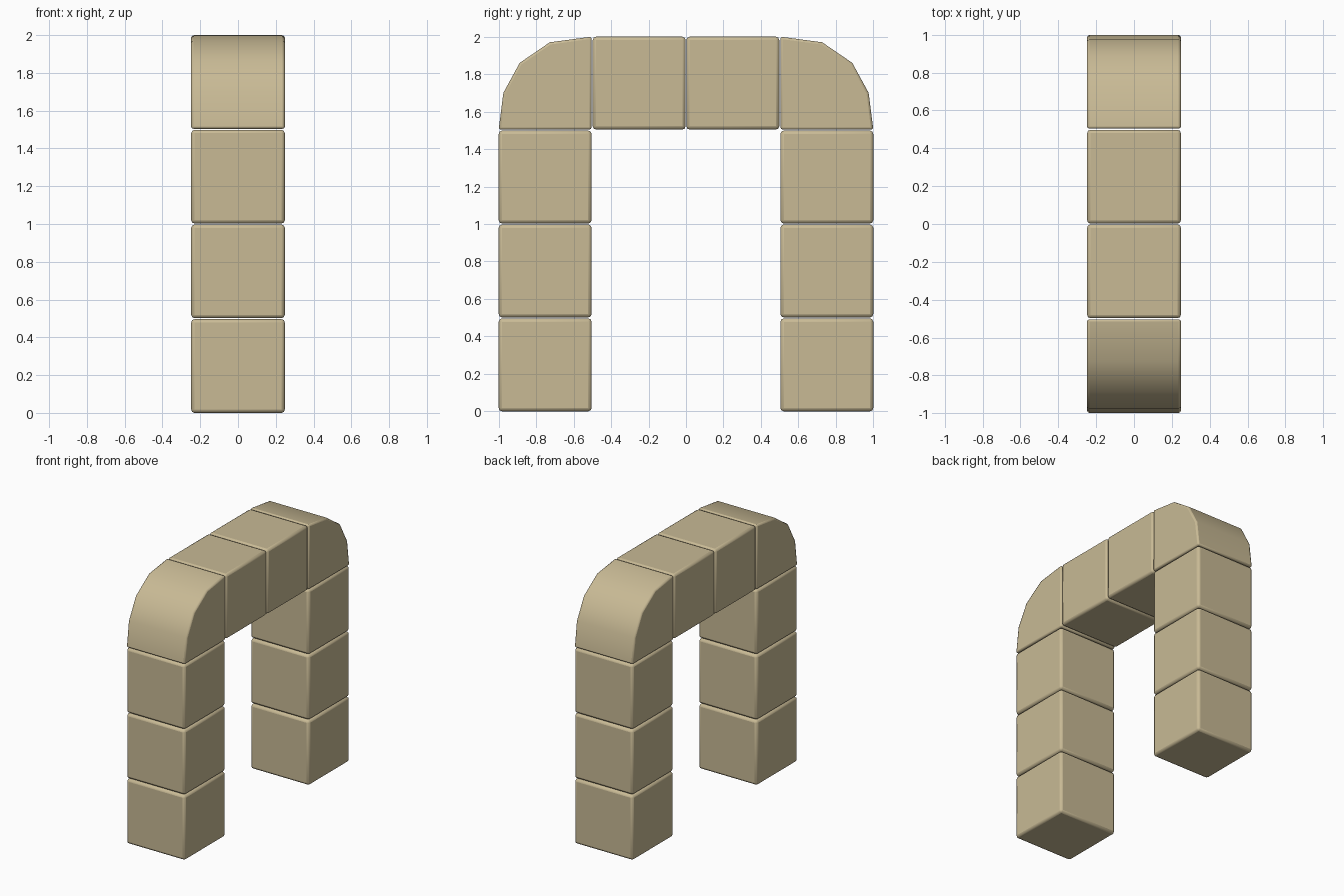
import bpy, bmesh

if "Cube" in bpy.data.objects:
    bpy.data.objects.remove(bpy.data.objects["Cube"])

stone = bpy.data.materials.new("sandstone")
stone.diffuse_color = (0.58, 0.49, 0.30, 1)
stone.use_nodes = True
stone.node_tree.nodes["Principled BSDF"].inputs["Base Color"].default_value = stone.diffuse_color

W = 0.248      # half width in x
S = 0.496      # block size
PITCH = 0.5013  # block spacing


def block(name, profile, bevel):
    """Extrude a (y, z) profile across x, then round its edges."""
    bm = bmesh.new()
    face = bm.faces.new([bm.verts.new((-W, y, z)) for y, z in profile])
    ext = bmesh.ops.extrude_face_region(bm, geom=[face])
    verts = [g for g in ext["geom"] if isinstance(g, bmesh.types.BMVert)]
    bmesh.ops.translate(bm, verts=verts, vec=(2 * W, 0, 0))
    bmesh.ops.recalc_face_normals(bm, faces=bm.faces)
    me = bpy.data.meshes.new(name)
    bm.to_mesh(me)
    bm.free()
    ob = bpy.data.objects.new(name, me)
    bpy.context.collection.objects.link(ob)
    me.materials.append(stone)
    b = ob.modifiers.new("rounded edges", "BEVEL")
    b.width = bevel
    b.segments = 2
    b.limit_method = "ANGLE"
    b.angle_limit = 0.7
    bpy.ops.object.select_all(action="DESELECT")
    ob.select_set(True)
    bpy.context.view_layer.objects.active = ob
    bpy.ops.object.shade_smooth_by_angle(angle=0.7)
    return ob


def rect(y, z):
    return [(y, z), (y + S, z), (y + S, z + S), (y, z + S)]


# Curved outer profile of the corner stones
corner = [(0.504, 1.504), (1.0, 1.504), (0.975, 1.70), (0.888, 1.86),
          (0.727, 1.97), (0.504, 2.0)]

for side, label in ((1, "back"), (-1, "front")):
    # Leg blocks
    for i in range(3):
        block(f"{label}_leg_block_{i + 1}",
              [(side * y, z) for y, z in rect(0.504, i * PITCH)], 0.018)
    # Rounded corner
    block(f"{label}_corner", [(side * y, z) for y, z in corner], 0.012)
    # Lintel block
    block(f"{label}_lintel_block",
          [(side * y, z) for y, z in rect(0.002, 1.504)], 0.018)
